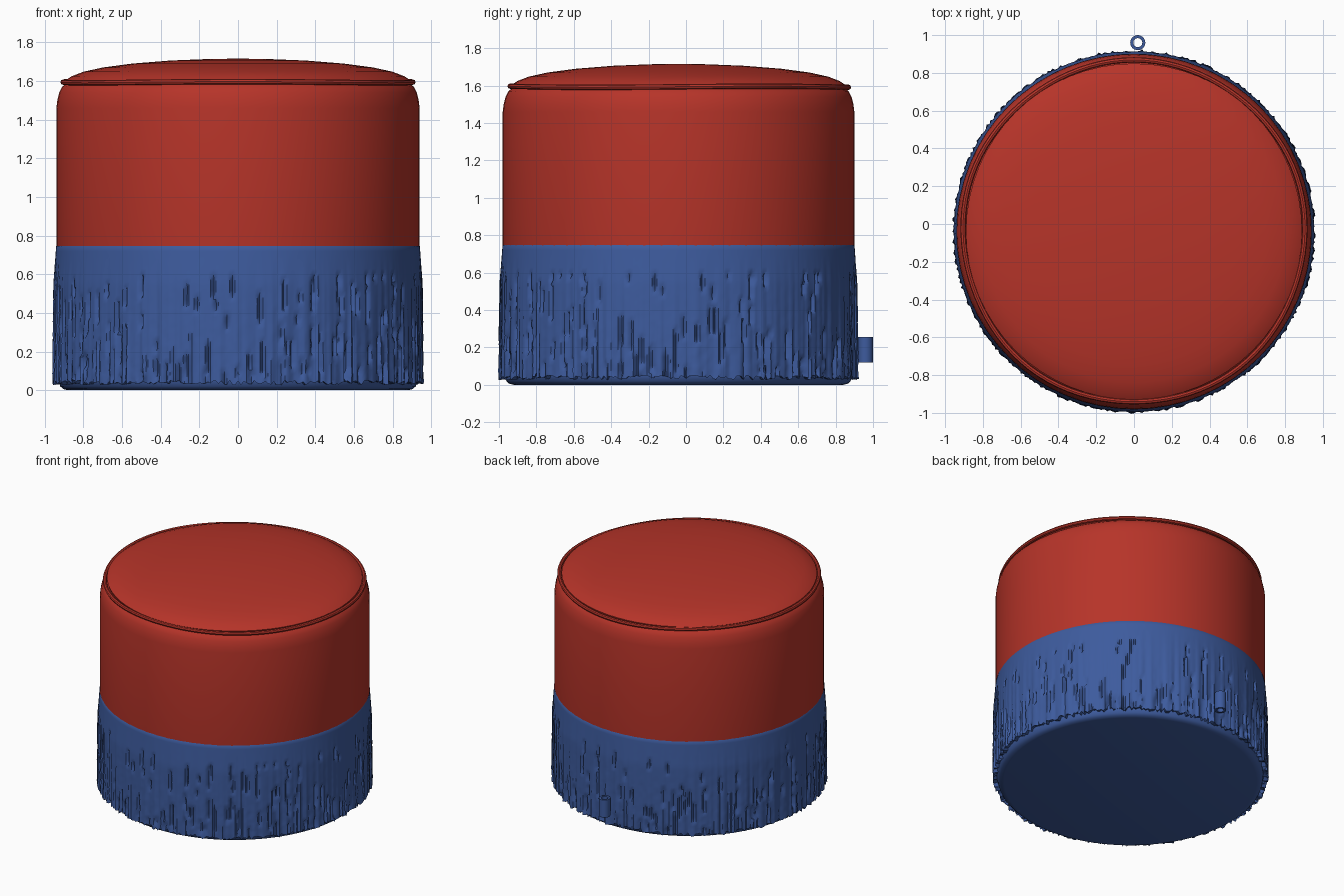
import bpy, bmesh, math, random

random.seed(4)
if "Cube" in bpy.data.objects:
    bpy.data.objects.remove(bpy.data.objects["Cube"], do_unlink=True)

CENTRE_Y = -0.04


def material(name, color):
    m = bpy.data.materials.new(name)
    m.use_nodes = True
    m.diffuse_color = color
    m.node_tree.nodes["Principled BSDF"].inputs["Base Color"].default_value = color
    return m


red = material("red fabric", (0.47, 0.034, 0.022, 1))
blue = material("blue knit", (0.047, 0.105, 0.34, 1))


def lathe(name, profile, mat, segments, centre=(0, CENTRE_Y), offset=None, closed=False, angle=40):
    """Revolve (radius, z) points; offset(row, column) returns a (radius, z) shift."""
    bm = bmesh.new()
    rings = []
    for i, (r, z) in enumerate(profile):
        if r == 0:
            rings.append([bm.verts.new((centre[0], centre[1], z))] * segments)
            continue
        ring = []
        for j in range(segments):
            a = math.tau * j / segments
            dr, dz = offset(i, j) if offset else (0, 0)
            ring.append(bm.verts.new((centre[0] + (r + dr) * math.cos(a),
                                      centre[1] + (r + dr) * math.sin(a), z + dz)))
        rings.append(ring)
    pairs = list(zip(rings, rings[1:]))
    if closed:
        pairs.append((rings[-1], rings[0]))
    for low, high in pairs:
        for j in range(segments):
            k = (j + 1) % segments
            corners = list(dict.fromkeys((low[j], low[k], high[k], high[j])))
            bm.faces.new(corners)
    bmesh.ops.recalc_face_normals(bm, faces=bm.faces)
    mesh = bpy.data.meshes.new(name)
    bm.to_mesh(mesh)
    bm.free()
    obj = bpy.data.objects.new(name, mesh)
    bpy.context.collection.objects.link(obj)
    mesh.materials.append(mat)
    bpy.ops.object.select_all(action="DESELECT")
    obj.select_set(True)
    bpy.context.view_layer.objects.active = obj
    bpy.ops.object.shade_smooth_by_angle(angle=math.radians(angle))
    return obj


# Upholstered side with a rounded shoulder
lathe("seat_side", [(0.925, 0.6), (0.94, 0.74), (0.94, 1.1), (0.94, 1.46), (0.935, 1.5),
                    (0.925, 1.54), (0.91, 1.57), (0.885, 1.59)], red, 64)

# Domed cushion top
lathe("cushion_top", [(0.885, 1.585), (0.89, 1.605), (0.86, 1.625), (0.8, 1.648), (0.7, 1.67),
                      (0.55, 1.69), (0.35, 1.706), (0.15, 1.714), (0, 1.716)], red, 64)

# Piping round the seam, slightly uneven
tube = [(0.905 + 0.014 * math.cos(math.tau * i / 8), 1.594 + 0.014 * math.sin(math.tau * i / 8))
        for i in range(8)]
lathe("piping", tube, red, 96, closed=True,
      offset=lambda i, j: (0.004 * math.sin(j * math.tau * 5 / 96),
                           0.003 * math.sin(j * math.tau * 3 / 96)))

# Knitted cover: vertical strands that get rougher towards the frayed hem
COLUMNS, ROWS = 420, 30
strand = [random.uniform(-1, 1) for _ in range(COLUMNS)]
fray = [random.uniform(-0.012, 0.022) for _ in range(COLUMNS)]
slits = {}
for _ in range(260):
    column = random.randrange(COLUMNS)
    start = int(ROWS * random.random() ** 1.5)
    for row in range(start, start + random.randint(2, 7)):
        slits[(row, column)] = -0.02


def knit(row, column):
    if row == 0:
        return -0.02, fray[column]
    down = max(0, 1 - row / ROWS)
    shift = strand[column] * 0.009 * down + random.uniform(-1, 1) * 0.0025 * down
    if row < ROWS - 4:
        shift += slits.get((row, column), 0)
    return shift, fray[column] * max(0, 1 - row / 4)


cover = [(0.925, 0.045)]
for i in range(ROWS + 1):
    t = i / ROWS
    cover.append((0.955 - 0.012 * max(0, t - 0.75) / 0.25, 0.035 + 0.685 * t))
cover += [(0.941, 0.745), (0.932, 0.755), (0.92, 0.75)]
lathe("knitted_cover", cover, blue, COLUMNS, angle=50, offset=knit)

# Base pad under the frayed hem
lathe("base_pad", [(0, 0), (0.88, 0), (0.905, 0.006), (0.92, 0.02), (0.93, 0.05), (0.93, 0.2)],
      blue, 96)

# Small tubular loop on the back
lathe("back_loop", [(0.04, 0.12), (0.04, 0.255), (0.024, 0.255), (0.024, 0.12)],
      blue, 24, centre=(0.02, 0.96), closed=True)
